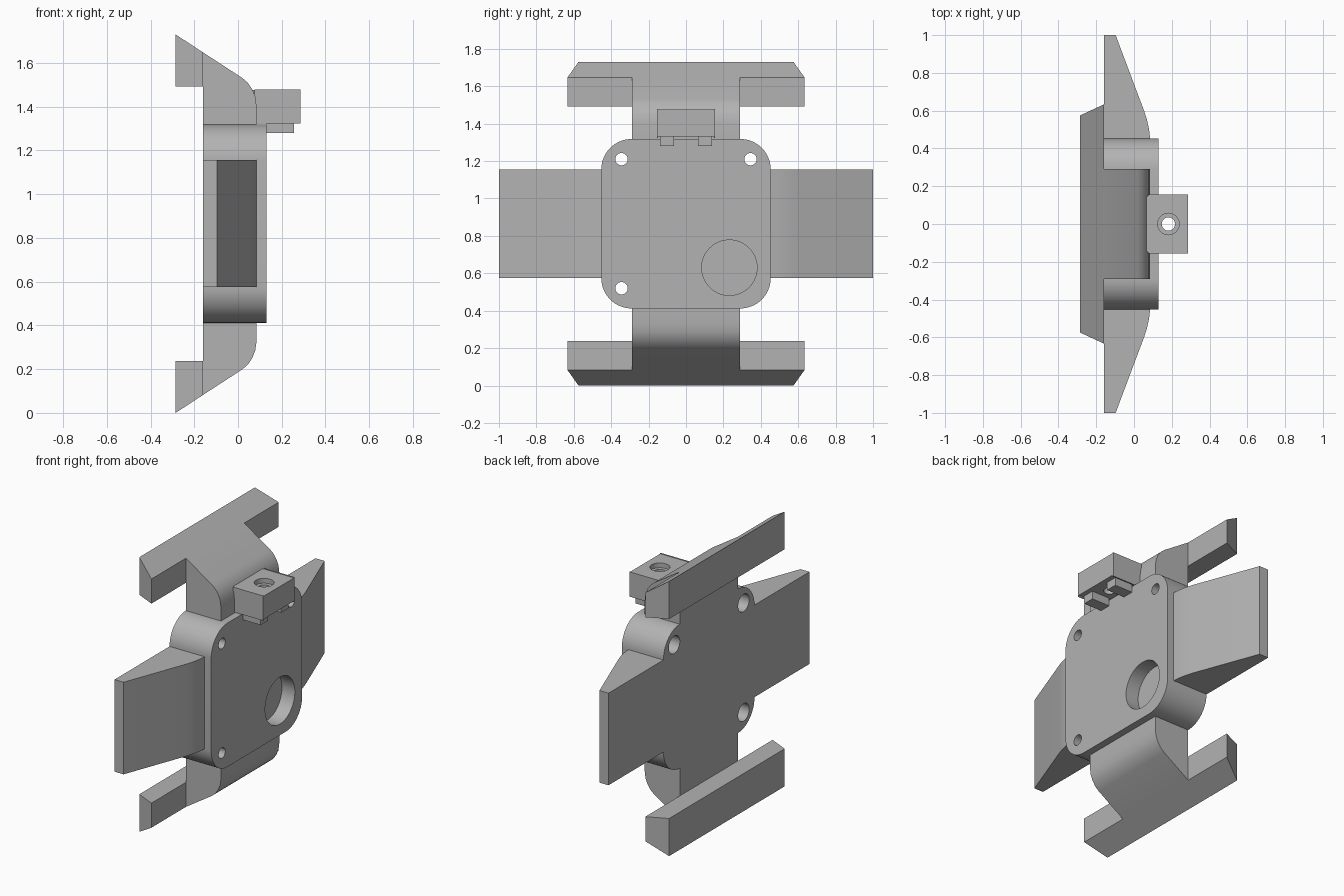
import bpy, bmesh, math
from mathutils import Vector

if "Cube" in bpy.data.objects:
    bpy.data.objects.remove(bpy.data.objects["Cube"])

grey = bpy.data.materials.new("matte grey")
grey.use_nodes = True
grey.diffuse_color = (0.45, 0.45, 0.45, 1)
grey.node_tree.nodes["Principled BSDF"].inputs["Base Color"].default_value = grey.diffuse_color

MID_Z = 0.865   # height of the horizontal symmetry plane
BACK = -0.16    # rear plane of the body, arms and necks


def prism(name, points, axis, lo, hi, flip=False, taper=None):
    """Extrude a 2D profile along an axis; flip mirrors it, taper edits vertices."""
    place = {"x": lambda a, b, t: Vector((t, a, b)),
             "y": lambda a, b, t: Vector((a, t, b)),
             "z": lambda a, b, t: Vector((a, b, t))}[axis]
    bm = bmesh.new()
    base = [bm.verts.new(place(a, b, lo)) for a, b in points]
    face = bm.faces.new(base)
    moved = bmesh.ops.extrude_face_region(bm, geom=[face])["geom"]
    shift = place(0, 0, hi - lo)
    bmesh.ops.translate(bm, vec=shift, verts=[g for g in moved if isinstance(g, bmesh.types.BMVert)])
    for v in bm.verts:
        if taper:
            taper(v.co)
        if flip and axis == "z":
            v.co.y = -v.co.y
        elif flip:
            v.co.z = 2 * MID_Z - v.co.z
    bmesh.ops.recalc_face_normals(bm, faces=bm.faces)
    mesh = bpy.data.meshes.new(name)
    bm.to_mesh(mesh)
    bm.free()
    mesh.materials.append(grey)
    obj = bpy.data.objects.new(name, mesh)
    bpy.context.collection.objects.link(obj)
    return obj


def circle(cx, cy, r, n=40, start=0.0, sweep=2 * math.pi):
    return [(cx + r * math.cos(start + sweep * i / n),
             cy + r * math.sin(start + sweep * i / n)) for i in range(n)]


def box(name, x0, x1, y0, y1, z0, z1):
    return prism(name, [(x0, y0), (x1, y0), (x1, y1), (x0, y1)], "z", z0, z1)


def cut(target, cutter):
    cutter.hide_render = True
    cutter.hide_set(True)
    mod = target.modifiers.new("cut", "BOOLEAN")
    mod.operation = "DIFFERENCE"
    mod.solver = "EXACT"
    mod.object = cutter


def smooth(obj):
    bpy.ops.object.select_all(action="DESELECT")
    obj.select_set(True)
    bpy.context.view_layer.objects.active = obj
    bpy.ops.object.shade_smooth_by_angle(angle=math.radians(30))


# Rounded square body
half, radius = 0.453, 0.163
inner = half - radius
outline = []
for i, (sy, sz) in enumerate([(1, 1), (-1, 1), (-1, -1), (1, -1)]):
    for k in range(17):
        a = math.pi / 2 * (i + k / 16)
        outline.append((sy * inner + radius * math.cos(a),
                        MID_Z + sz * inner + radius * math.sin(a)))
body = prism("body", outline, "x", BACK, 0.13)

# Counterbored screw holes and the round recess
for y, z in [(-0.345, 1.21), (0.345, 1.21), (-0.345, 0.52)]:
    cut(body, prism("screw_hole_cutter", circle(y, z, 0.033), "x", -0.3, 0.3))
    cut(body, prism("counterbore_cutter", circle(y, z, 0.055), "x", -0.3, -0.02))
cut(body, prism("recess_cutter", circle(0.232, 0.63, 0.148, 64), "x", 0.04, 0.3))
smooth(body)

# Tapered side arms
arm = [(BACK, half), (BACK, 1), (-0.097, 1), (0.055, 0.595), (0.069, 0.55),
       (0.08, 0.50), (0.085, half)]
for side, flip in (("left", False), ("right", True)):
    smooth(prism(side + "_arm", arm, "z", 0.575, 1.155, flip))

# Necks and hooked bars, above and below
neck = [(BACK, 1.318), (BACK, 1.648), (0.02, 1.531), (0.046, 1.508), (0.066, 1.478),
        (0.079, 1.445), (0.085, 1.40), (0.085, 1.318)]
bar = [(-0.285, 1.493), (-0.285, 1.73), (BACK, 1.648), (BACK, 1.493)]


def narrow_rear(co):
    if co.x < -0.2:
        co.y = math.copysign(0.575, co.y)


for level, flip in (("upper", False), ("lower", True)):
    smooth(prism(level + "_neck", neck, "y", -0.29, 0.29, flip))
    prism(level + "_bar", bar, "y", -0.633, 0.633, flip, narrow_rear)

# Clip block with flared root and countersunk vertical hole
root = [(0.02, -0.1), (0.075, -0.15), (0.285, -0.15), (0.285, 0.15), (0.075, 0.15), (0.02, 0.1)]
clip = prism("clip_block", root, "z", 1.33, 1.475)
cut(clip, prism("clip_hole_cutter", circle(0.182, 0, 0.035), "z", 1.2, 1.6))
cut(clip, prism("countersink_cutter", circle(0.182, 0, 0.057), "z", 1.445, 1.6))
smooth(clip)

# Raised edge trims and the two clip feet
for side, s in (("left", 1), ("right", -1)):
    y0, y1 = sorted((s * 0.15, s * 0.156))
    box(side + "_clip_trim", 0.075, 0.285, y0, y1, 1.322, 1.478)
    y0, y1 = sorted((s * 0.065, s * 0.138))
    box(side + "_clip_foot", 0.13, 0.255, y0, y1, 1.28, 1.33)
